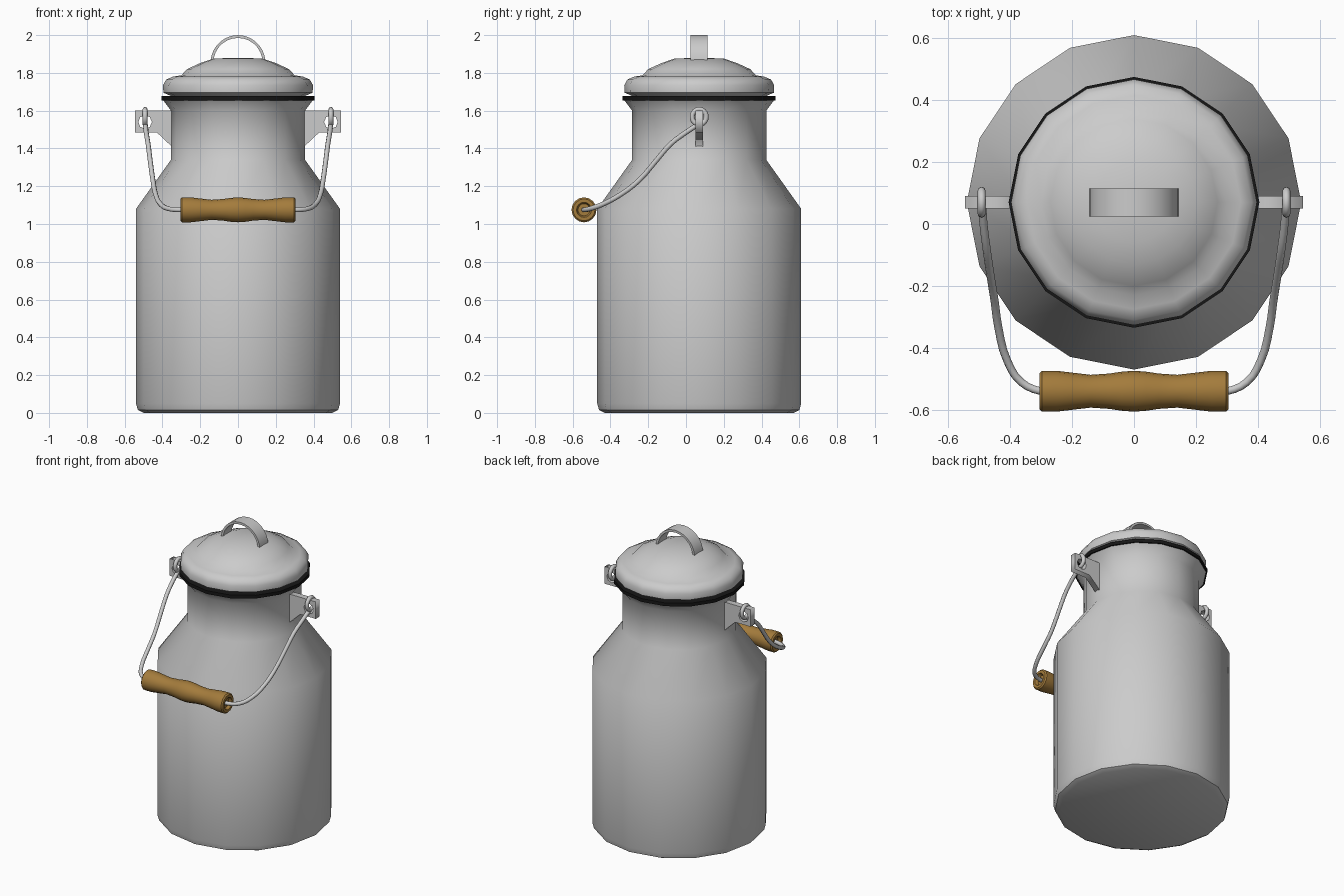
import bpy, bmesh, math
from mathutils import Matrix, Vector

cube = bpy.data.objects.get("Cube")
if cube:
    bpy.data.objects.remove(cube)

AXIS_Y = 0.07  # the can sits slightly behind the origin


def material(name, color, rough=0.6):
    m = bpy.data.materials.new(name)
    m.use_nodes = True
    m.diffuse_color = (*color, 1)
    bsdf = m.node_tree.nodes["Principled BSDF"]
    bsdf.inputs["Base Color"].default_value = (*color, 1)
    bsdf.inputs["Roughness"].default_value = rough
    return m


ENAMEL = material("grey enamel", (0.6, 0.6, 0.6))
BLACK = material("black rim", (0.008, 0.008, 0.008))
WOOD = material("brown wood", (0.37, 0.2, 0.045))


def finish(name, bm, mat, angle=40):
    bmesh.ops.recalc_face_normals(bm, faces=bm.faces)
    mesh = bpy.data.meshes.new(name)
    bm.to_mesh(mesh)
    bm.free()
    ob = bpy.data.objects.new(name, mesh)
    bpy.context.collection.objects.link(ob)
    mesh.materials.append(mat)
    bpy.ops.object.select_all(action="DESELECT")
    ob.select_set(True)
    bpy.context.view_layer.objects.active = ob
    bpy.ops.object.shade_smooth_by_angle(angle=math.radians(angle))
    return ob


def lathe(name, profile, mat, sides=16, closed=False, angle=40):
    """Spin (radius, height) points around the z axis."""
    bm = bmesh.new()
    verts = [bm.verts.new((r, 0, z)) for r, z in profile]
    pairs = list(zip(verts, verts[1:] + verts[:1] if closed else verts[1:]))
    edges = [bm.edges.new(p) for p in pairs]
    bmesh.ops.spin(bm, geom=verts + edges, cent=(0, 0, 0), axis=(0, 0, 1),
                   angle=math.tau, steps=sides, use_merge=True)
    bmesh.ops.remove_doubles(bm, verts=bm.verts, dist=0.0005)
    ob = finish(name, bm, mat, angle)
    ob.location.y = AXIS_Y
    return ob


def tube(name, points, radius, mat, cyclic=False, smooth=True):
    """Round wire through the given points."""
    cu = bpy.data.curves.new(name, "CURVE")
    cu.dimensions = "3D"
    cu.bevel_depth = radius
    cu.bevel_resolution = 2
    cu.use_fill_caps = True
    cu.resolution_u = 3
    sp = cu.splines.new("BEZIER")
    sp.bezier_points.add(len(points) - 1)
    for bp, co in zip(sp.bezier_points, points):
        bp.co = co
        bp.handle_left_type = bp.handle_right_type = "AUTO"
    sp.use_cyclic_u = cyclic
    cu.materials.append(mat)
    ob = bpy.data.objects.new(name, cu)
    bpy.context.collection.objects.link(ob)
    return ob


# Can body with shoulder, neck and flared mouth
lathe("can_body", [(0, 0), (0.5, 0), (0.53, 0.015), (0.54, 0.05), (0.54, 1.08),
                   (0.355, 1.34), (0.355, 1.6), (0.4, 1.66), (0.36, 1.66),
                   (0.33, 1.6)], ENAMEL)

# Dark rolled rim around the mouth
lathe("mouth_rim", [(0.33, 1.655), (0.405, 1.655), (0.405, 1.677), (0.33, 1.677)],
      BLACK, closed=True)

# Stepped lid
lathe("lid", [(0, 1.675), (0.35, 1.675), (0.375, 1.687), (0.395, 1.695), (0.397, 1.735),
              (0.38, 1.765), (0.345, 1.78), (0.3, 1.787), (0.27, 1.82),
              (0.2, 1.852), (0.13, 1.876), (0, 1.88)], ENAMEL)

# Flat strap handle on the lid
bm = bmesh.new()
rows = []
STEPS = 14
for i in range(STEPS + 1):
    a = math.pi * i / STEPS
    rows.append([bm.verts.new((r * math.cos(a), y, 1.855 + (r * math.sin(a))))
                 for r, y in ((0.145, -0.045), (0.145, 0.045),
                              (0.13, 0.045), (0.13, -0.045))])
for a, b in zip(rows, rows[1:]):
    for k in range(4):
        bm.faces.new((a[k], a[(k + 1) % 4], b[(k + 1) % 4], b[k]))
bm.faces.new(rows[0])
bm.faces.new(rows[-1])
finish("lid_handle", bm, ENAMEL).location.y = AXIS_Y

# Ears with a hole, and the wire eyes hooked through them
OUTLINE = [(0.34, 1.6), (0.545, 1.6), (0.545, 1.485), (0.43, 1.485), (0.34, 1.4)]
HOLE = [(0.492 + 0.036 * math.cos(math.tau * i / 8),
         1.54 + 0.036 * math.sin(math.tau * i / 8)) for i in range(8)]
for side, s in (("left", 1), ("right", -1)):
    cu = bpy.data.curves.new(side + "_ear", "CURVE")
    cu.dimensions = "2D"
    cu.fill_mode = "BOTH"
    cu.extrude = 0.02
    for loop in (OUTLINE, HOLE):
        sp = cu.splines.new("POLY")
        sp.points.add(len(loop) - 1)
        for p, (x, z) in zip(sp.points, loop):
            p.co = (s * x, z, 0, 1)
        sp.use_cyclic_u = True
    cu.materials.append(ENAMEL)
    ear = bpy.data.objects.new(side + "_ear", cu)
    ear.rotation_euler.x = math.pi / 2
    ear.location.y = AXIS_Y
    bpy.context.collection.objects.link(ear)

    ring = [(s * 0.492, AXIS_Y + 0.037 * math.cos(math.tau * i / 8),
             1.567 + 0.04 * math.sin(math.tau * i / 8)) for i in range(8)]
    tube(side + "_wire_eye", ring, 0.013, ENAMEL, cyclic=True)

# Wire bail, mirrored about the middle
half = [(0.49, 0.06, 1.525), (0.486, 0, 1.485), (0.476, -0.08, 1.425),
        (0.466, -0.15, 1.345), (0.45, -0.25, 1.23), (0.437, -0.34, 1.16),
        (0.41, -0.44, 1.105), (0.365, -0.51, 1.08), (0.3, -0.54, 1.075)]
tube("wire_bail", half + [(-x, y, z) for x, y, z in reversed(half)], 0.013, ENAMEL)

# Turned wooden grip with recessed ends
end = [(0, 0.285), (0.032, 0.285), (0.04, 0.305), (0.058, 0.305), (0.066, 0.297),
       (0.066, 0.25), (0.06, 0.2), (0.053, 0.14), (0.057, 0.08), (0.063, 0.04)]
grip = lathe("wood_grip", end + [(0.066, 0)] + [(r, -z) for r, z in reversed(end)], WOOD, 16)
grip.rotation_euler.y = math.pi / 2
grip.location = (0, -0.54, 1.075)
